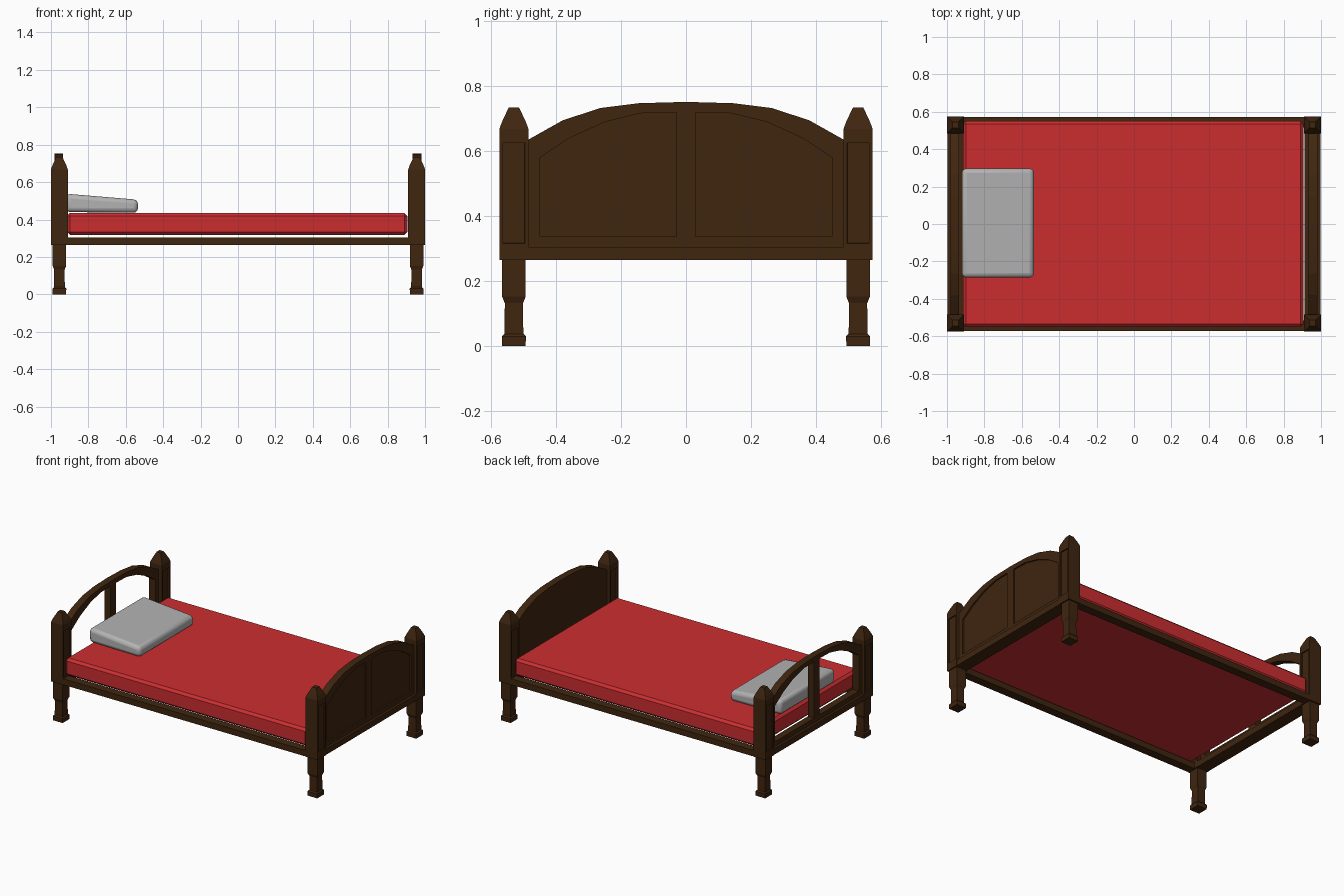
import bpy, bmesh, math

cube = bpy.data.objects.get("Cube")
if cube:
    bpy.data.objects.remove(cube, do_unlink=True)


def material(name, r, g, b):
    mat = bpy.data.materials.new(name)
    mat.use_nodes = True
    mat.diffuse_color = (r, g, b, 1)
    bsdf = next(n for n in mat.node_tree.nodes if n.type == 'BSDF_PRINCIPLED')
    bsdf.inputs["Base Color"].default_value = (r, g, b, 1)
    bsdf.inputs["Roughness"].default_value = 0.8
    return mat


wood = material("dark_wood", 0.05, 0.019, 0.005)
red = material("red_bedding", 0.6, 0.027, 0.03)
grey = material("pillow_grey", 0.45, 0.45, 0.45)


def finish(name, bm, mat, mirror=None):
    bmesh.ops.recalc_face_normals(bm, faces=bm.faces)
    mesh = bpy.data.meshes.new(name)
    bm.to_mesh(mesh)
    bm.free()
    mesh.materials.append(mat)
    obj = bpy.data.objects.new(name, mesh)
    bpy.context.collection.objects.link(obj)
    if mirror:
        mod = obj.modifiers.new("mirror", 'MIRROR')
        mod.use_axis = [axis in mirror for axis in "xyz"]
        mod.use_mirror_merge = False
    return obj


def box_mesh(x0, x1, y0, y1, z0, z1):
    bm = bmesh.new()
    bmesh.ops.create_cube(bm, size=1)
    for v in bm.verts:
        v.co = (x1 if v.co.x > 0 else x0,
                y1 if v.co.y > 0 else y0,
                z1 if v.co.z > 0 else z0)
    return bm


def box(name, bounds, mat, mirror=None):
    return finish(name, box_mesh(*bounds), mat, mirror)


def soften(obj, width, segments):
    mod = obj.modifiers.new("bevel", 'BEVEL')
    mod.width = width
    mod.segments = segments
    mod.limit_method = 'NONE'


# Corner posts: stacked square sections with sunk panels in the shaft
def corner_posts():
    profile = [(0, .036), (.03, .037), (.038, .029), (.132, .028), (.152, .036),
               (.265, .036), (.265, .045), (.305, .045), (.637, .045),
               (.668, .045), (.69, .037), (.735, .016)]
    bm = bmesh.new()
    rings = [[bm.verts.new((.955 + sx * h, .53 + sy * h, z))
              for sx, sy in ((-1, -1), (1, -1), (1, 1), (-1, 1))]
             for z, h in profile]
    panels = []
    for level, (a, b) in enumerate(zip(rings, rings[1:])):
        for i in range(4):
            j = (i + 1) % 4
            face = bm.faces.new((a[i], a[j], b[j], b[i]))
            if level == 7 and i % 2:
                panels.append(face)
    bm.faces.new(rings[0])
    bm.faces.new(rings[-1])
    bmesh.ops.recalc_face_normals(bm, faces=bm.faces)
    bmesh.ops.inset_individual(bm, faces=panels, thickness=.016, depth=0)
    bmesh.ops.inset_individual(bm, faces=panels, thickness=.001, depth=-.008)
    finish("corner_posts", bm, wood, "xy")


# Arch outlines, given for one half and mirrored across the middle
def full_outline(half):
    return half + [(-y, z) for y, z in reversed(half) if y > 0]


outer = full_outline([(0, .752), (.145, .748), (.265, .733), (.38, .695),
                      (.487, .635), (.487, .30)])
inner = full_outline([(0, .721), (.14, .717), (.25, .69), (.36, .64),
                      (.45, .58), (.45, .337)])


def arch_frame(name, x0, x1):
    bm = bmesh.new()
    loops = [[bm.verts.new((x, y, z)) for y, z in pts]
             for pts, x in ((outer, x0), (outer, x1), (inner, x1), (inner, x0))]
    count = len(outer)
    for k in range(4):
        a, b = loops[k], loops[(k + 1) % 4]
        for i in range(count):
            j = (i + 1) % count
            bm.faces.new((a[i], a[j], b[j], b[i]))
    finish(name, bm, wood)


def arch_board(name, pts, x0, x1):
    bm = bmesh.new()
    face = bm.faces.new([bm.verts.new((x0, y, z)) for y, z in pts])
    new = bmesh.ops.extrude_face_region(bm, geom=[face])["geom"]
    for v in new:
        if isinstance(v, bmesh.types.BMVert):
            v.co.x = x1
    finish(name, bm, wood)


corner_posts()

# Open headboard frame and panelled footboard
for side, name in ((-1, "headboard"), (1, "footboard")):
    lo, hi = sorted((side * .935, side * .982))
    arch_frame(name + "_frame", lo, hi)
    box(name + "_mullion", (lo, hi, -.03, .03, .325, .73), wood)
arch_board("footboard_panel", outer, .934, .972)

# Bed rails
box("end_rails", (.912, .998, -.5, .5, .265, .305), wood, "x")
box("side_rails", (-.93, .93, .515, .573, .265, .305), wood, "y")

# Mattress
mattress = box("mattress", (-.915, .905, -.55, .55, .318, .436), red)
soften(mattress, .016, 1)

# Pillow: a soft wedge, thicker at the head end
bm = box_mesh(-.92, -.535, -.287, .297, .436, .506)
for v in bm.verts:
    if v.co.x < -.7:
        v.co.z += .032 if v.co.z > .47 else .004
pillow = finish("pillow", bm, grey)
soften(pillow, .024, 3)
bpy.ops.object.select_all(action='DESELECT')
pillow.select_set(True)
bpy.context.view_layer.objects.active = pillow
bpy.ops.object.shade_smooth_by_angle(angle=math.radians(40))
